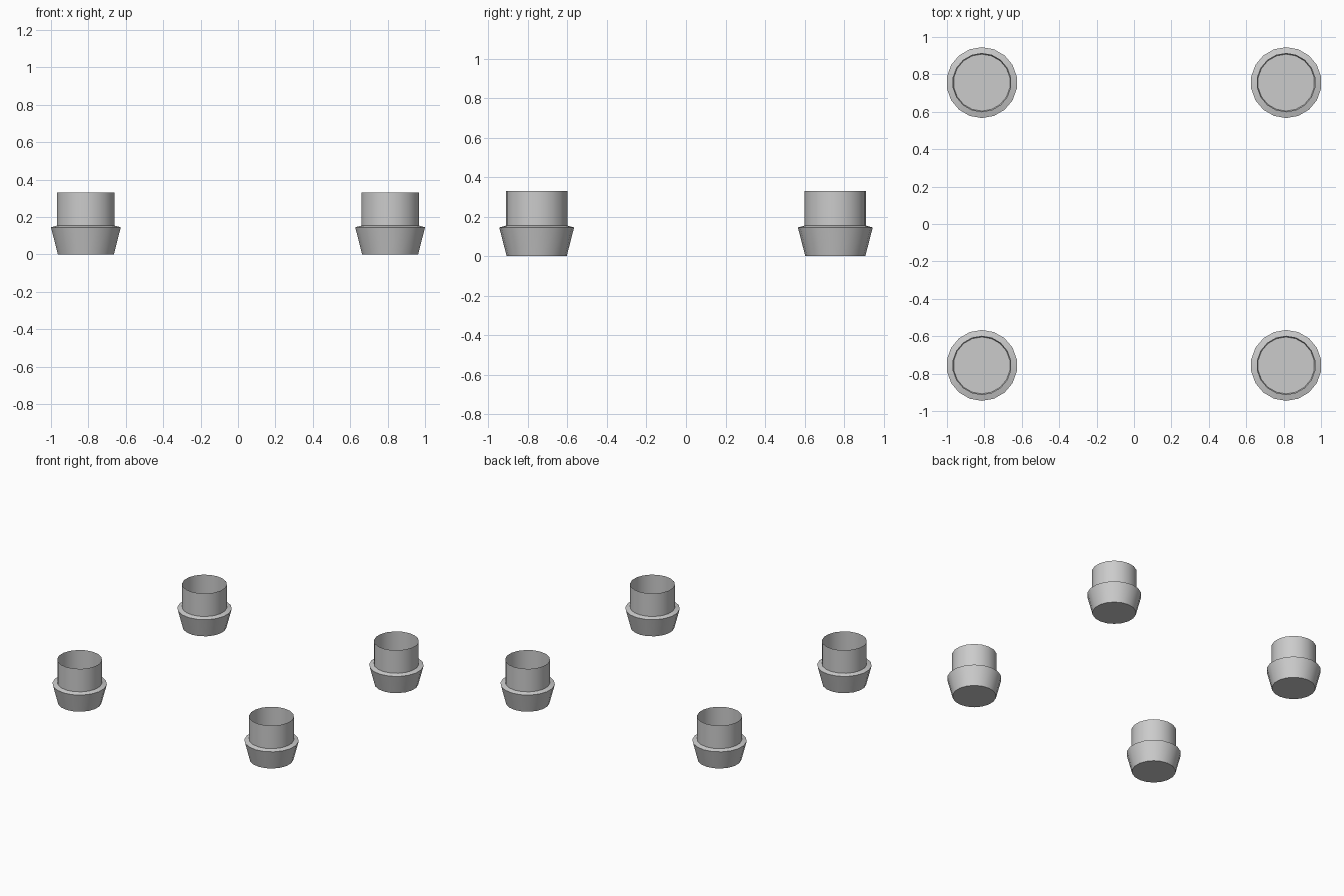
import bpy, bmesh, math

if "Cube" in bpy.data.objects:
    bpy.data.objects.remove(bpy.data.objects["Cube"])

SIDES = 18
# (radius, height) from the base up to the open rim
PROFILE = [(0.152, 0.0), (0.1895, 0.145), (0.156, 0.154), (0.156, 0.33)]


def make_foot(name, cx, cy):
    bm = bmesh.new()
    rings = []
    for r, z in PROFILE:
        ring = []
        for i in range(SIDES):
            a = math.pi / 2 + 2 * math.pi * i / SIDES
            ring.append(bm.verts.new((r * math.cos(a), r * math.sin(a), z)))
        rings.append(ring)
    # closed base, flared foot, ledge and open sleeve
    bm.faces.new(list(reversed(rings[0])))
    for lo, hi in zip(rings, rings[1:]):
        for i in range(SIDES):
            j = (i + 1) % SIDES
            bm.faces.new((lo[i], lo[j], hi[j], hi[i]))
    mesh = bpy.data.meshes.new(name)
    bm.to_mesh(mesh)
    bm.free()
    obj = bpy.data.objects.new(name, mesh)
    obj.location = (cx, cy, 0)
    bpy.context.collection.objects.link(obj)
    bpy.ops.object.select_all(action='DESELECT')
    obj.select_set(True)
    bpy.context.view_layer.objects.active = obj
    bpy.ops.object.shade_smooth_by_angle(angle=math.radians(30))


# Four feet at the corners
for x_name, sx in (("left", -1), ("right", 1)):
    for y_name, sy in (("front", -1), ("back", 1)):
        make_foot(f"{y_name}_{x_name}_foot", sx * 0.8134, sy * 0.756)
